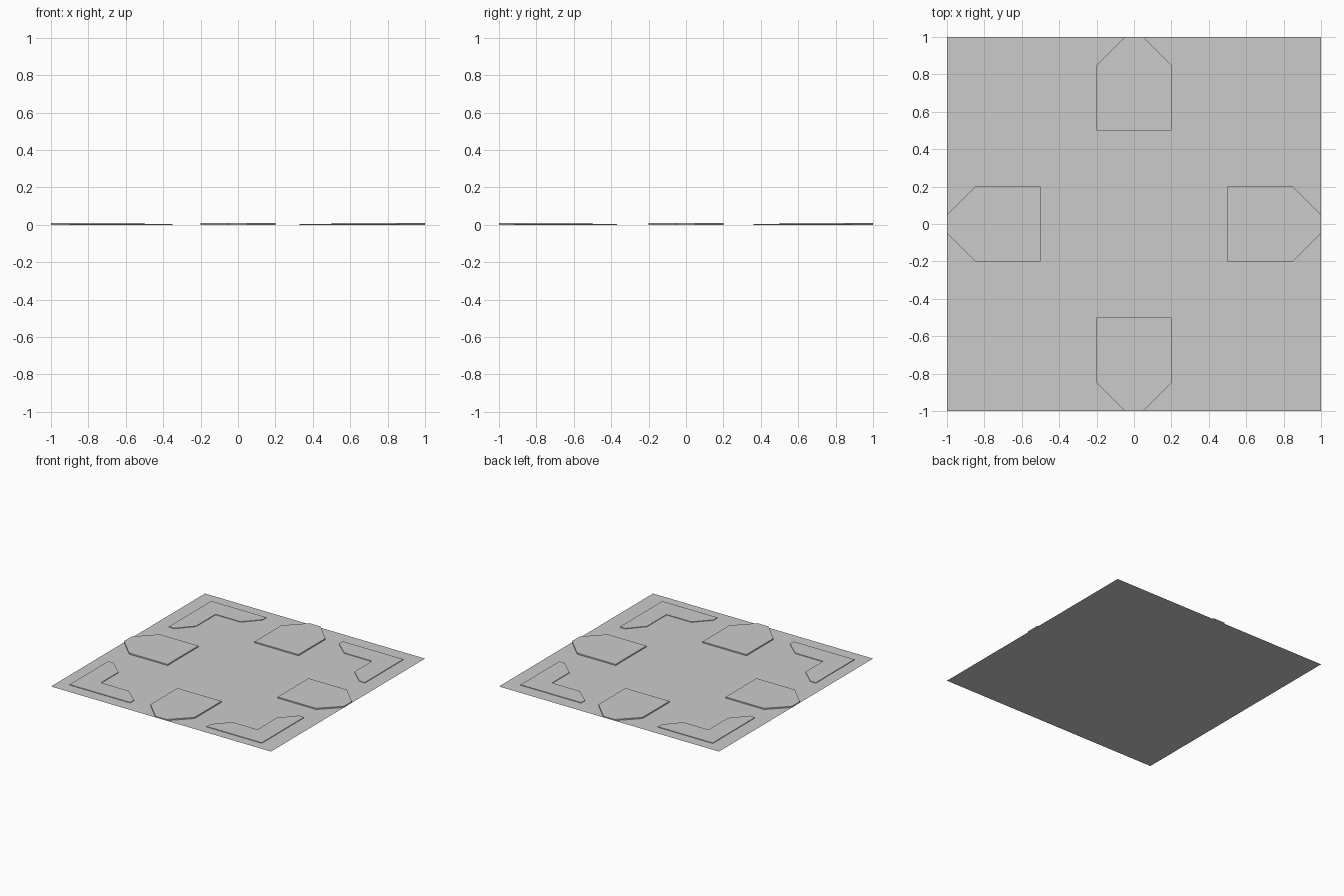
import bpy, bmesh
from math import radians

if "Cube" in bpy.data.objects:
    bpy.data.objects.remove(bpy.data.objects["Cube"])


def raised_panel(name, outline, height, location=(0, 0), angle=0):
    """Extrude a flat outline upward; it is open underneath where it meets the base."""
    bm = bmesh.new()
    top = bm.faces.new([bm.verts.new((x, y, height)) for x, y in outline])
    walls = bmesh.ops.extrude_edge_only(bm, edges=list(top.edges))
    lower = [v for v in walls["geom"] if isinstance(v, bmesh.types.BMVert)]
    for v in lower:
        v.co.z = 0
    bmesh.ops.recalc_face_normals(bm, faces=bm.faces)
    top.normal_update()
    if top.normal.z < 0:
        bmesh.ops.reverse_faces(bm, faces=bm.faces)
    mesh = bpy.data.meshes.new(name)
    bm.to_mesh(mesh)
    bm.free()
    obj = bpy.data.objects.new(name, mesh)
    obj.location = (*location, 0)
    obj.rotation_euler.z = radians(angle)
    bpy.context.collection.objects.link(obj)
    return obj


# Thin square floor sheet
bpy.ops.mesh.primitive_plane_add(size=2)
bpy.context.object.name = "floor_base"

# Chamfered pads at the middle of each side
pad = [(-0.2, -0.5), (-0.2, -0.85), (-0.05, -1), (0.05, -1), (0.2, -0.85), (0.2, -0.5)]
for side, angle in (("front", 0), ("right", 90), ("back", 180), ("left", 270)):
    raised_panel(side + "_pad", pad, 0.01, angle=angle)

# L-shaped panels with clipped ends, slightly offset in each corner
bracket = [(0, 0), (0.55, 0), (0.55, 0.05), (0.425, 0.16),
           (0.173, 0.16), (0.173, 0.387), (0.05, 0.5), (0, 0.5)]
corners = (("front_left", (-0.90, -0.90), 0), ("front_right", (0.86, -0.92), 90),
           ("back_right", (0.88, 0.89), 180), ("back_left", (-0.88, 0.91), 270))
for corner, location, angle in corners:
    raised_panel(corner + "_corner_panel", bracket, 0.005, location, angle)
